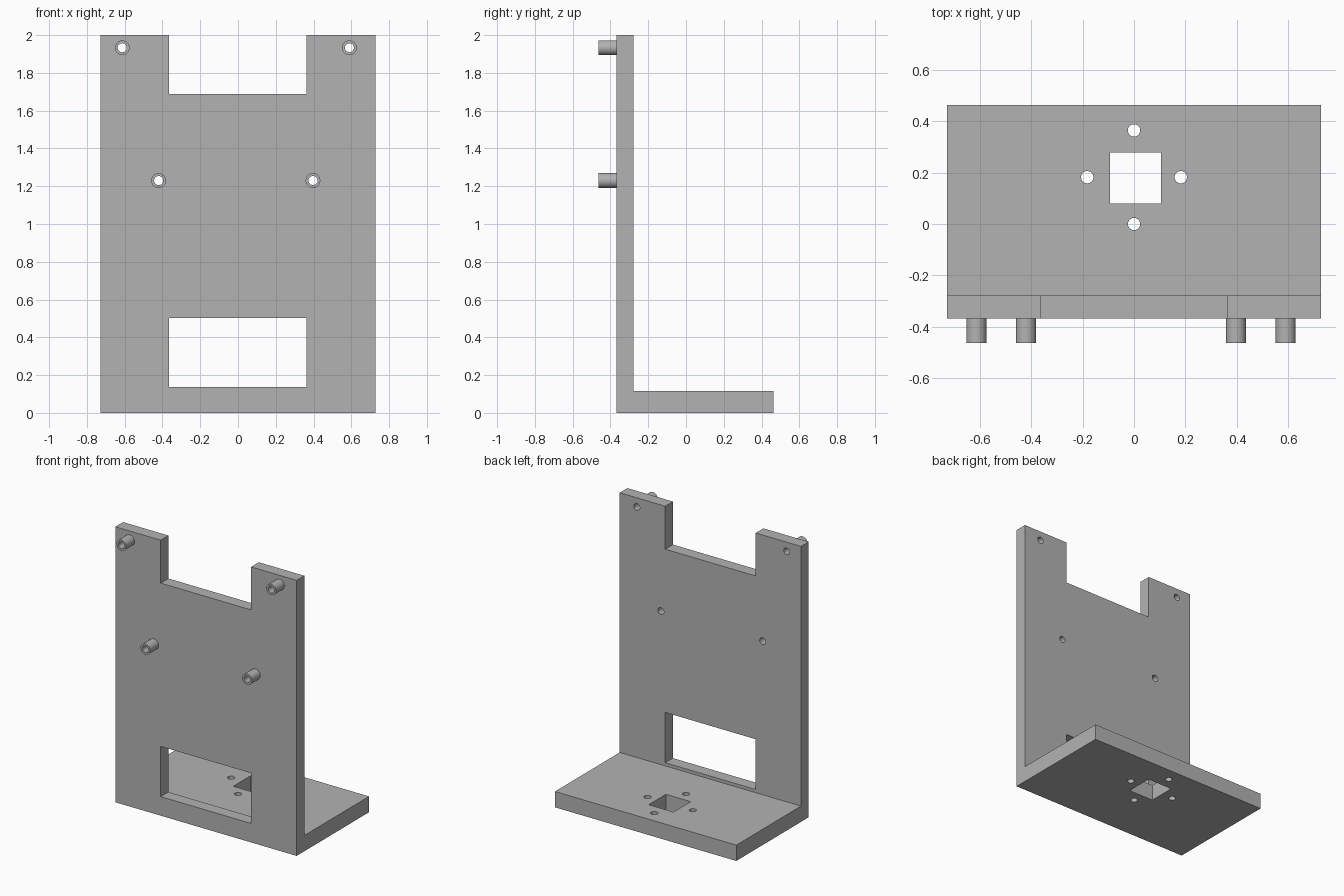
import bpy, bmesh, math
from mathutils import Matrix, Vector

cube = bpy.data.objects.get("Cube")
if cube:
    bpy.data.objects.remove(cube, do_unlink=True)

# Overall sizes
HALF_W = 0.728
FRONT, PLATE_BACK, BASE_BACK = -0.367, -0.279, 0.463
BASE_TOP, HEIGHT = 0.115, 2.0
PEG_TIP = -0.463
PEG_R, BORE_R = 0.039, 0.024
PEGS = {"upper_right": (-0.613, 1.933), "upper_left": (0.59, 1.933),
        "lower_right": (-0.42, 1.23), "lower_left": (0.397, 1.23)}

grey = bpy.data.materials.new("plain grey")
grey.use_nodes = True
colour = (0.45, 0.45, 0.45, 1)
grey.diffuse_color = colour
grey.node_tree.nodes["Principled BSDF"].inputs["Base Color"].default_value = colour


def finish(name, bm):
    bmesh.ops.recalc_face_normals(bm, faces=bm.faces)
    mesh = bpy.data.meshes.new(name)
    bm.to_mesh(mesh)
    bm.free()
    mesh.materials.append(grey)
    obj = bpy.data.objects.new(name, mesh)
    bpy.context.collection.objects.link(obj)
    return obj


def box(name, low, high):
    low, high = Vector(low), Vector(high)
    bm = bmesh.new()
    bmesh.ops.create_cube(bm, size=1)
    bmesh.ops.scale(bm, vec=high - low, verts=bm.verts)
    bmesh.ops.translate(bm, vec=(low + high) / 2, verts=bm.verts)
    return finish(name, bm)


def cylinder(name, centre, radius, length, along_y):
    bm = bmesh.new()
    turn = Matrix.Rotation(math.pi / 2 if along_y else 0, 4, "X")
    bmesh.ops.create_cone(bm, cap_ends=True, segments=32, radius1=radius,
                          radius2=radius, depth=length,
                          matrix=Matrix.Translation(centre) @ turn)
    return finish(name, bm)


def cut(obj, cutter):
    mod = obj.modifiers.new("cut", "BOOLEAN")
    mod.operation, mod.solver, mod.object = "DIFFERENCE", "EXACT", cutter
    bpy.context.view_layer.objects.active = obj
    bpy.ops.object.modifier_apply(modifier=mod.name)


def discard(cutter):
    bpy.data.objects.remove(cutter, do_unlink=True)


# L-shaped bracket: side profile extruded across the width
profile = [(FRONT, 0), (BASE_BACK, 0), (BASE_BACK, BASE_TOP),
           (PLATE_BACK, BASE_TOP), (PLATE_BACK, HEIGHT), (FRONT, HEIGHT)]
bm = bmesh.new()
side = bm.faces.new([bm.verts.new((-HALF_W, y, z)) for y, z in profile])
ext = bmesh.ops.extrude_face_region(bm, geom=[side])
bmesh.ops.translate(bm, vec=(2 * HALF_W, 0, 0),
                    verts=[v for v in ext["geom"] if isinstance(v, bmesh.types.BMVert)])
bracket = finish("bracket", bm)

# Top notch, cable window and square base opening
openings = [((-0.364, -0.6, 1.688), (0.362, 0, 2.2)),
            ((-0.364, -0.6, 0.138), (0.362, 0, 0.503)),
            ((-0.094, 0.08, -0.1), (0.105, 0.278, 0.3))]
for low, high in openings:
    cutter = box("opening_cutter", low, high)
    cut(bracket, cutter)
    discard(cutter)

# Four screw holes around the base opening
for i in range(4):
    a = i * math.pi / 2
    centre = (0.182 * math.cos(a), 0.182 + 0.182 * math.sin(a), 0)
    cutter = cylinder("screw_hole_cutter", centre, BORE_R, 0.5, False)
    cut(bracket, cutter)
    discard(cutter)

# Hollow standoffs with bores running through the plate
parts = [bracket]
for name, (x, z) in PEGS.items():
    peg = cylinder(name + "_standoff", (x, (PEG_TIP + FRONT) / 2, z),
                   PEG_R, FRONT - PEG_TIP, True)
    bore = cylinder("bore_cutter", (x, FRONT, z), BORE_R, 0.4, True)
    cut(peg, bore)
    cut(bracket, bore)
    discard(bore)
    parts.append(peg)

# Smooth round walls, crisp edges
bpy.ops.object.select_all(action="DESELECT")
for part in parts:
    part.select_set(True)
bpy.context.view_layer.objects.active = bracket
bpy.ops.object.shade_smooth_by_angle(angle=math.radians(30))
